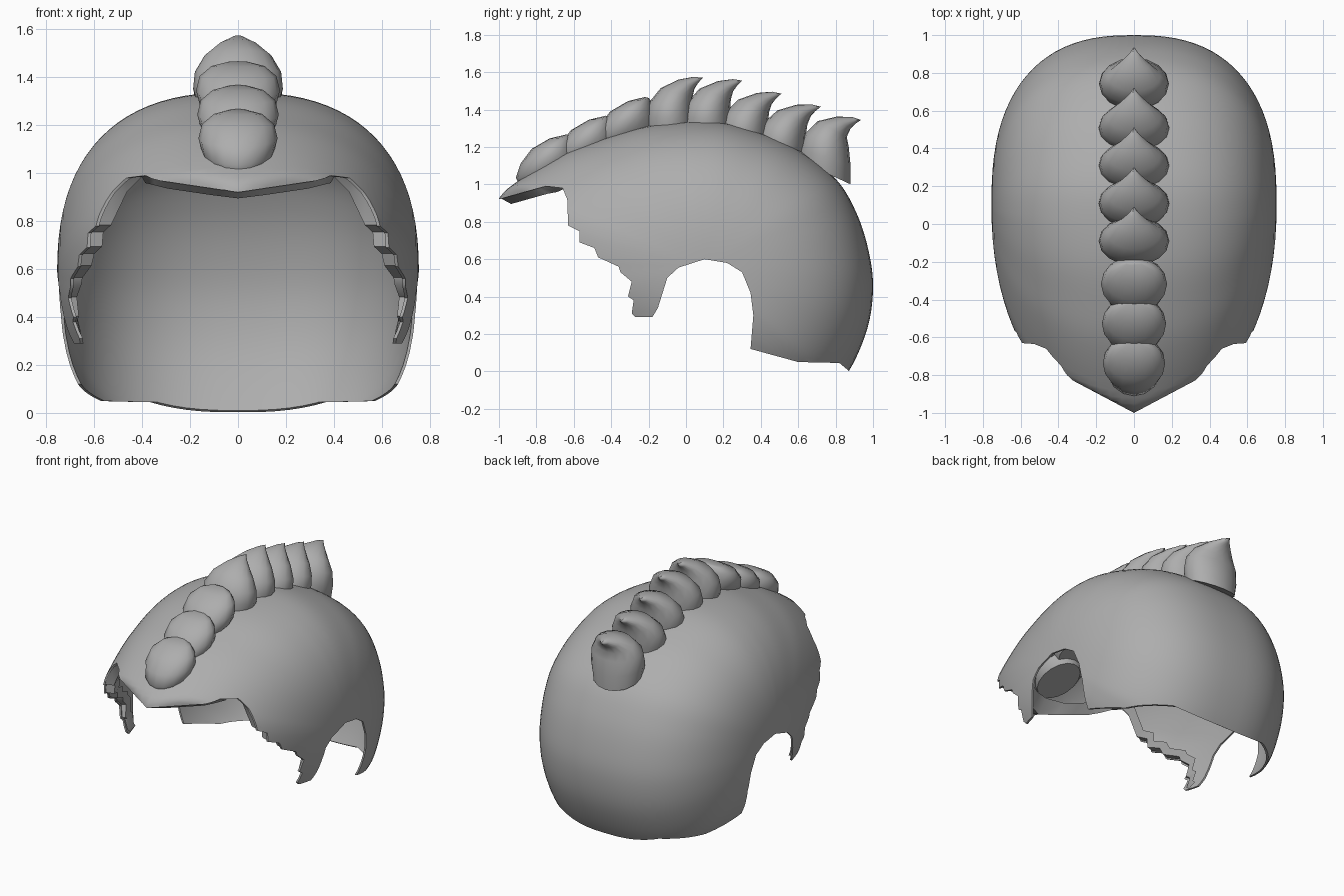
import bpy, bmesh, math
from mathutils import Vector
from mathutils.bvhtree import BVHTree

if "Cube" in bpy.data.objects:
    bpy.data.objects.remove(bpy.data.objects["Cube"])

mat = bpy.data.materials.new("mid grey")
mat.diffuse_color = (0.42, 0.42, 0.42, 1)
mat.use_nodes = True
mat.node_tree.nodes["Principled BSDF"].inputs["Base Color"].default_value = mat.diffuse_color


def make(name, bm, angle=40):
    bmesh.ops.recalc_face_normals(bm, faces=bm.faces)
    me = bpy.data.meshes.new(name)
    bm.to_mesh(me)
    bm.free()
    ob = bpy.data.objects.new(name, me)
    bpy.context.collection.objects.link(ob)
    me.materials.append(mat)
    smooth(ob, angle)
    return ob


def smooth(ob, angle):
    bpy.ops.object.select_all(action='DESELECT')
    ob.select_set(True)
    bpy.context.view_layer.objects.active = ob
    bpy.ops.object.shade_smooth_by_angle(angle=math.radians(angle))


def catmull(p, steps):
    # closed smooth curve through the points
    out = []
    n = len(p)
    for i in range(n):
        a, b, c, d = (Vector(p[(i + k) % n]) for k in (-1, 0, 1, 2))
        for s in range(steps):
            t = s / steps
            out.append(0.5 * (2 * b + (c - a) * t + (2 * a - 5 * b + 4 * c - d) * t * t
                              + (3 * b - a - 3 * c + d) * t ** 3))
    return out


# Shell: rounded body, side silhouette (y, z) swept out to the widest points
SIL = [(-1.0, .925), (-.85, 1.05), (-.63, 1.175), (-.43, 1.25), (-.22, 1.31), (0, 1.335),
       (.2, 1.33), (.4, 1.275), (.6, 1.185), (.8, 1.03), (.91, .85), (.975, .65), (1.0, .45),
       (.97, .23), (.87, 0), (.75, -.12), (.5, -.19), (0, -.15), (-.5, .05), (-.85, .3),
       (-1.0, .55), (-1.04, .75)]
C, W, NU = Vector((.1, .56)), .755, 44
bm = bmesh.new()
poles = [bm.verts.new((s * W, C.x, C.y)) for s in (-1, 1)]
rings = []
for p in catmull(SIL, 5):
    f = min(1, max(0, -p.x))
    n = 2.5 - .36 * f
    ring = []
    for j in range(1, NU):
        u = -math.pi / 2 + math.pi * j / NU
        x = math.copysign(abs(math.sin(u)) ** (2 / n), u) * W if j != NU // 2 else 0
        q = C + (p - C) * math.cos(u) ** (2 / n)
        ring.append(bm.verts.new((x, q.x, q.y)))
    rings.append(ring)
for i, a in enumerate(rings):
    b = rings[(i + 1) % len(rings)]
    for j in range(NU - 2):
        bm.faces.new((a[j], a[j + 1], b[j + 1], b[j]))
    bm.faces.new((poles[0], a[0], b[0]))
    bm.faces.new((poles[1], b[-1], a[-1]))
# Front of the brim tapers straight to a point
for v in bm.verts:
    if v.co.y < -.6 and v.co.z > .6:
        limit = -1.0 + .53 * abs(v.co.x)
        v.co.y = max(v.co.y, limit)
shell = make("shell", bm)

# Trim outline (y, z): brim, jagged front edge, sideburn, ear arch, nape
RIM = [(-.75, .99), (-.66, .98), (-.635, .92), (-.63, .78), (-.57, .75),
       (-.57, .69), (-.49, .66), (-.47, .61), (-.36, .56), (-.35, .53), (-.29, .48), (-.31, .4),
       (-.28, .38), (-.29, .31), (-.27, .29)]
TRIM = [(-1.2, .92), (-1.0, .92)] + RIM + [
    (-.18, .29), (-.15, .34), (-.1, .5), (-.04, .555),
    (.1, .6), (.22, .58), (.3, .53), (.345, .42), (.36, .3), (.345, .12), (.6, .05),
    (.82, .045), (.87, .003), (1.2, .003), (1.2, 1.6), (-1.2, 1.6)]
bm = bmesh.new()
face = bm.faces.new([bm.verts.new((-1, y, z)) for y, z in TRIM])
ext = bmesh.ops.extrude_face_region(bm, geom=[face])
bmesh.ops.translate(bm, vec=(2, 0, 0), verts=[v for v in ext["geom"] if isinstance(v, bmesh.types.BMVert)])
cutter = make("trim_cutter", bm)
cutter.hide_render = True
tree = BVHTree.FromPolygons([v.co.copy() for v in shell.data.vertices],
                            [tuple(p.vertices) for p in shell.data.polygons])

m = shell.modifiers.new("thickness", 'SOLIDIFY')
m.thickness, m.offset = .012, -1
m = shell.modifiers.new("trim", 'BOOLEAN')
m.operation, m.solver, m.object = 'INTERSECT', 'EXACT', cutter
dg = bpy.context.evaluated_depsgraph_get()
dg.update()
trimmed = bpy.data.meshes.new_from_object(shell.evaluated_get(dg))
shell.modifiers.clear()
shell.data = trimmed
bpy.data.objects.remove(cutter)
smooth(shell, 40)


# Crest: each lock is a stack of ovals between a front and a back edge
def lock(name, rows):
    bm = bmesh.new()
    N = 16
    prev = None
    for (fy, fz), (by, bz), w in rows:
        ring = []
        for k in range(N):
            a = 2 * math.pi * k / N
            t = .5 - .5 * math.cos(a)
            ring.append(bm.verts.new((w * math.sin(a), fy + (by - fy) * t, fz + (bz - fz) * t)))
        if prev:
            for k in range(N):
                bm.faces.new((prev[k], prev[(k + 1) % N], ring[(k + 1) % N], ring[k]))
        else:
            bm.faces.new(ring)
        prev = ring
    bm.faces.new(prev)
    bmesh.ops.remove_doubles(bm, verts=bm.verts, dist=.001)
    return make(name, bm, 50)


SPIKE = [((-.31, -.27), (-.05, -.29), .17), ((-.31, -.21), (-.05, -.22), .187),
         ((-.29, -.135), (-.055, -.16), .18), ((-.225, -.055), (-.055, -.105), .14),
         ((-.13, -.01), (-.045, -.06), .08), ((-.05, .005), (-.025, -.028), .03),
         ((0, 0), (.001, 0), .001)]
TIPS = [(.09, 1.57, 0), (.30, 1.555, 3), (.51, 1.485, 6), (.72, 1.415, 9), (.935, 1.345, 12)]
for i, (ty, tz, deg) in enumerate(TIPS):
    c, s = math.cos(math.radians(deg)), math.sin(math.radians(deg))
    turn = lambda p: (ty + p[0] * c + p[1] * s, tz - p[0] * s + p[1] * c)
    rows = [(turn(f), turn(b), w) for f, b, w in SPIKE]
    if i == 4:  # last spike reaches lower at its back
        rows[0] = ((.6, 1.13), (.88, 1.0), .17)
        rows[1] = ((.605, 1.19), (.88, 1.1), .185)
        rows[2] = ((.635, 1.27), (.87, 1.2), .18)
    lock("crest_spike_%d" % (i + 1), rows)

ROUND = [((-.89, 1.0), (-.58, 1.10), .12), ((-.91, 1.035), (-.58, 1.14), .15),
         ((-.885, 1.11), (-.59, 1.18), .165), ((-.825, 1.19), (-.60, 1.22), .15),
         ((-.73, 1.245), (-.61, 1.25), .10), ((-.64, 1.267), (-.62, 1.262), .03)]
for i in range(3):
    dy, dz = .21 * i, .10 * i
    lock("crest_round_%d" % (i + 1),
         [((f[0] + dy, f[1] + dz), (b[0] + dy, b[1] + dz), w + .005 * i) for f, b, w in ROUND])

# Turned-in rim: folded strip following the trimmed front edge of the shell
BRIM = [(-1 + .25 * t, .925 + .07 * t) for t in (.2, .4, .6, .8)]
rows = [[Vector((0, -.99, .925)), Vector((0, -.935, .895)), Vector((0, -.86, .98))]]
for i, (y, z) in enumerate(BRIM + RIM):
    y, z = y + .006, z + .004
    hit = tree.ray_cast(Vector((2, y, z)), Vector((-1, 0, 0)))[0]
    if hit is None:
        continue
    if i < 5:  # under the brim
        offs = [(0, .055, -.035), (0, .13, .02)]
    else:      # down the side of the face
        k = min(1, (z - .25) / .4)
        offs = [(-.065 * k, .02, 0), (-.06 * k, .08, .02)]
    rows.append([hit] + [hit + Vector(o) for o in offs])
bm = bmesh.new()
for s in (-1, 1):
    grid = [[bm.verts.new((s * v.x, v.y, v.z)) for v in r] for r in rows]
    for a, b in zip(grid, grid[1:]):
        for j in range(2):
            bm.faces.new((a[j], a[j + 1], b[j + 1], b[j]))
bmesh.ops.remove_doubles(bm, verts=bm.verts, dist=.0005)
make("front_rim", bm)
